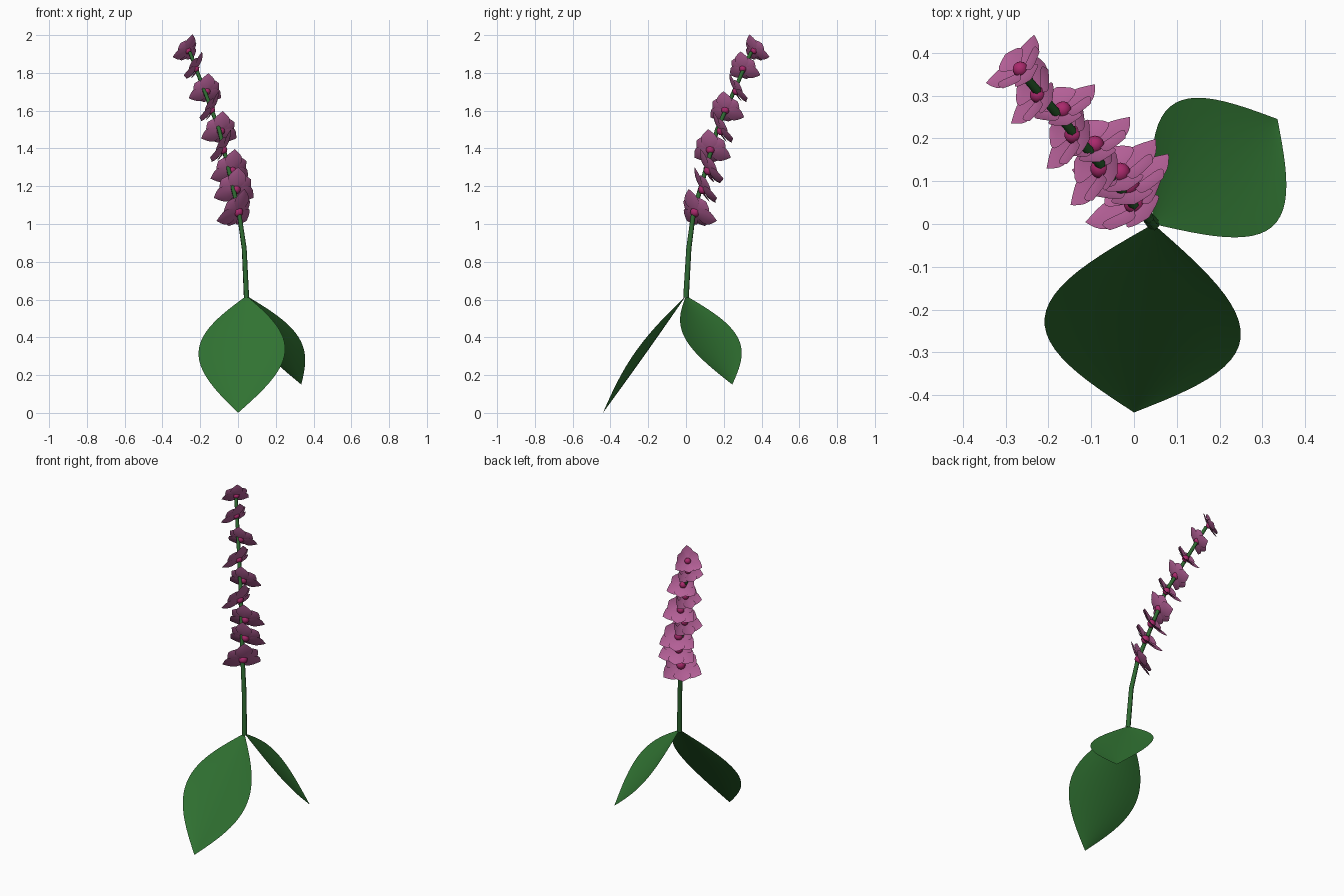
import bpy
import bmesh
import math
from mathutils import Vector

cube = bpy.data.objects.get("Cube")
if cube:
    bpy.data.objects.remove(cube, do_unlink=True)


def material(name, rgb):
    mat = bpy.data.materials.new(name)
    mat.use_nodes = True
    mat.diffuse_color = (*rgb, 1)
    mat.node_tree.nodes["Principled BSDF"].inputs["Base Color"].default_value = (*rgb, 1)
    return mat


LEAF = material("leaf green", (0.03, 0.17, 0.032))
STEM = material("stem green", (0.027, 0.14, 0.03))
PETAL = material("petal pink", (0.45, 0.115, 0.305))
HEART = material("flower heart magenta", (0.4, 0.022, 0.15))


def finish(bm, name, mat):
    mesh = bpy.data.meshes.new(name)
    for face in bm.faces:
        face.smooth = True
    bm.to_mesh(mesh)
    bm.free()
    mesh.materials.append(mat)
    obj = bpy.data.objects.new(name, mesh)
    bpy.context.collection.objects.link(obj)
    return obj


def add_blade(bm, base, along, normal, length, half_width, cup, bend, power, rows, cols):
    """Thin pointed sheet: sine outline, edges cupped and tip bent along the normal."""
    side = along.cross(normal).normalized()
    grid = []
    for i in range(rows + 1):
        t = i / rows
        w = half_width * max(math.sin(math.pi * t ** power), 0)
        row = []
        for j in range(cols + 1):
            u = 2 * j / cols - 1
            lift = cup * u * u * w / half_width + bend * t * t
            row.append(bm.verts.new(base + along * length * t + side * w * u + normal * lift))
        grid.append(row)
    for lower, upper in zip(grid, grid[1:]):
        for j in range(cols):
            bm.faces.new((lower[j], lower[j + 1], upper[j + 1], upper[j]))
    bmesh.ops.remove_doubles(bm, verts=bm.verts, dist=0.00001)


# Two drooping leaves sharing the stem foot
FOOT = Vector((0.045, 0, 0.62))
for name, tip, width in (("front_leaf", (0, -0.44, 0), 0.23),
                         ("back_leaf", (0.335, 0.245, 0.15), 0.184)):
    span = Vector(tip) - FOOT
    along = span.normalized()
    side = along.cross(Vector((0, 0, 1))).normalized()
    bm = bmesh.new()
    add_blade(bm, FOOT, along, side.cross(along), span.length, width, width * 0.12, 0, 1, 24, 8)
    finish(bm, name, LEAF)

# Leaning six-sided stem
curve = bpy.data.curves.new("stem", "CURVE")
curve.dimensions = "3D"
curve.bevel_depth = 0.015
curve.bevel_resolution = 1
curve.use_fill_caps = True
path = [(0.045, 0, 0.61), (0.033, 0.015, 0.87), (0.005, 0.04, 1.06),
        (-0.1, 0.165, 1.5), (-0.255, 0.345, 1.91)]
spline = curve.splines.new("POLY")
spline.points.add(len(path) - 1)
for i, (point, co) in enumerate(zip(spline.points, path)):
    point.co = (*co, 1)
    point.radius = 1 - 0.08 * i
curve.materials.append(STEM)
stem = bpy.data.objects.new("stem", curve)
bpy.context.collection.objects.link(stem)
bpy.context.view_layer.objects.active = stem
stem.select_set(True)
bpy.ops.object.convert(target="MESH")

# Flowers up the stem: centre and compass heading
FLOWERS = [
    ((0.005, 0.045, 1.06), 135), ((-0.01, 0.085, 1.18), 105), ((-0.03, 0.115, 1.28), 110),
    ((-0.075, 0.128, 1.39), 165), ((-0.09, 0.18, 1.49), 105), ((-0.137, 0.207, 1.6), 165),
    ((-0.165, 0.262, 1.7), 105), ((-0.22, 0.3, 1.82), 160), ((-0.262, 0.358, 1.915), 135),
]
PITCH = math.radians(30)
for n, (centre, heading) in enumerate(FLOWERS):
    centre = Vector(centre)
    yaw = math.radians(heading)
    out = Vector((math.cos(yaw), math.sin(yaw), 0))
    facing = out * math.cos(PITCH) + Vector((0, 0, math.sin(PITCH)))
    up = Vector((0, 0, math.cos(PITCH))) - out * math.sin(PITCH)
    right = up.cross(facing)
    size = 0.13 - 0.038 * n / (len(FLOWERS) - 1)

    # Three pointed petals with three shorter rounded ones between them
    bm = bmesh.new()
    for k in range(6):
        angle = math.radians(90 + 60 * k)
        along = right * math.cos(angle) + up * math.sin(angle)
        pointed = k % 2 == 0
        length = size if pointed else size * 0.76
        base = centre + facing * (0 if pointed else 0.004)
        add_blade(bm, base, along, facing, length, size * 0.4, size * 0.05,
                  size * 0.2, 1 if pointed else 1.6, 10, 4)
    finish(bm, f"petals_{n + 1}", PETAL)

    # Round heart of the flower
    bm = bmesh.new()
    bmesh.ops.create_uvsphere(bm, u_segments=14, v_segments=8, radius=size * 0.2)
    bmesh.ops.translate(bm, verts=bm.verts, vec=centre + facing * 0.005)
    finish(bm, f"flower_heart_{n + 1}", HEART)
